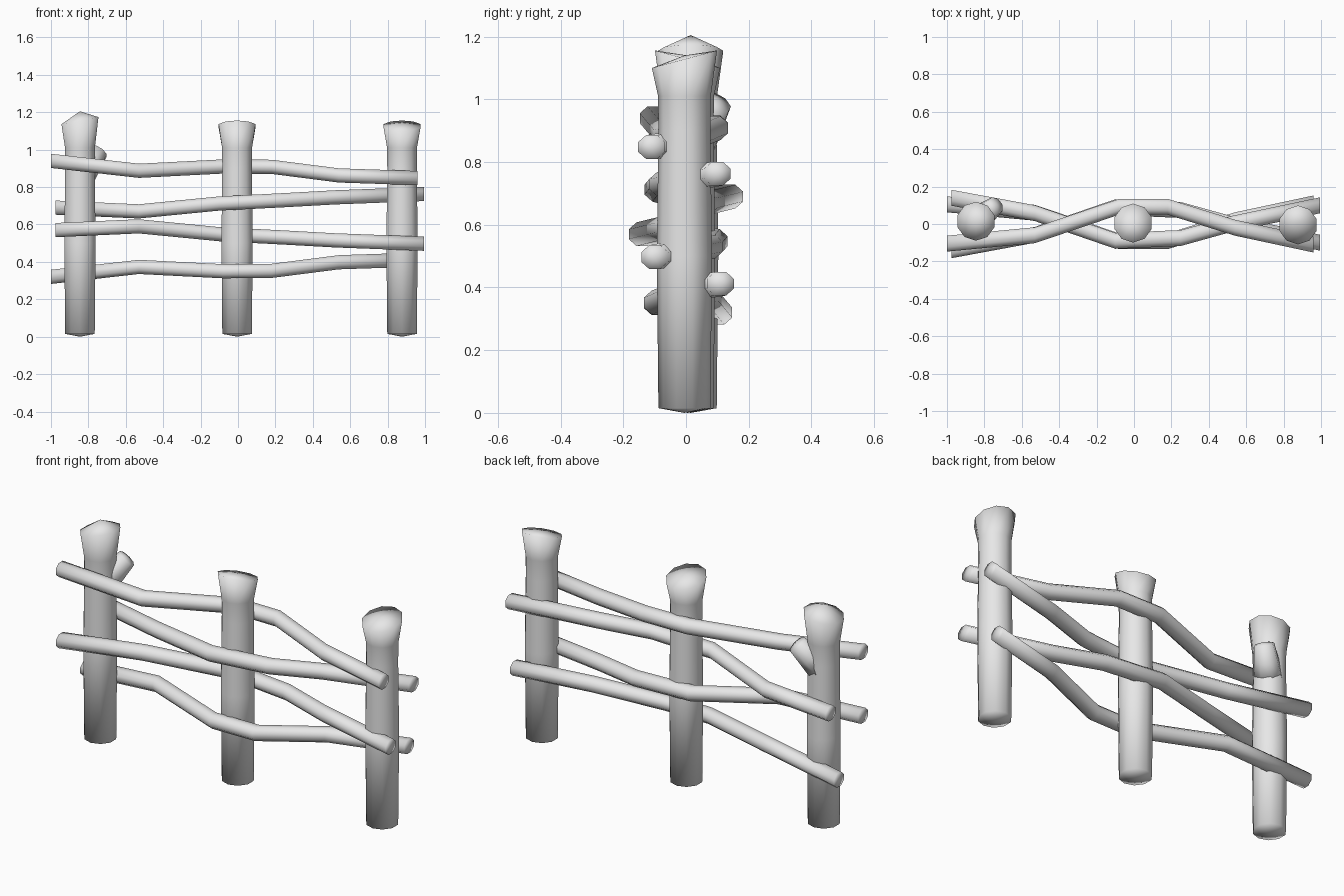
import bpy, bmesh
from math import sin, cos, tau
from mathutils import Vector

cube = bpy.data.objects.get("Cube")
if cube:
    bpy.data.objects.remove(cube)

wood = bpy.data.materials.new("pale_grey_wood")
wood.use_nodes = True
GREY = (0.8, 0.8, 0.8, 1)
wood.diffuse_color = GREY
wood.node_tree.nodes["Principled BSDF"].inputs["Base Color"].default_value = GREY


def ring(center, u, v, sides):
    """Points of an ellipse spanned by the vectors u and v."""
    return [Vector(center) + u * cos(tau * (i + 0.5) / sides) + v * sin(tau * (i + 0.5) / sides)
            for i in range(sides)]


def loft(name, rings, start, end):
    """Skin a row of rings and close both ends with fans."""
    bm = bmesh.new()
    loops = [[bm.verts.new(p) for p in r] for r in rings]
    n = len(loops[0])
    for a, b in zip(loops, loops[1:]):
        for i in range(n):
            j = (i + 1) % n
            bm.faces.new((a[i], a[j], b[j], b[i]))
    for loop, tip in ((loops[0], start), (loops[-1], end)):
        t = bm.verts.new(tip)
        for i in range(n):
            bm.faces.new((loop[i], loop[(i + 1) % n], t))
    bmesh.ops.recalc_face_normals(bm, faces=bm.faces)
    for f in bm.faces:
        f.smooth = True
    mesh = bpy.data.meshes.new(name)
    bm.to_mesh(mesh)
    bm.free()
    mesh.materials.append(wood)
    obj = bpy.data.objects.new(name, mesh)
    bpy.context.collection.objects.link(obj)
    return obj


X, Y, Z = Vector((1, 0, 0)), Vector((0, 1, 0)), Vector((0, 0, 1))


def post(name, x, y, rim, tilt_x, tilt_y, apex):
    """Round post with a flared, tilted top."""
    profile = [(0.015, 0.083), (0.5, 0.088), (0.9, 0.083), (1.01, 0.084)]
    rings = [ring((x, y, z), X * r, Y * r, 10) for z, r in profile]
    r = 0.104
    rings.append(ring((x, y, rim), X * r + Z * tilt_x, Y * r + Z * tilt_y, 10))
    loft(name, rings, (x, y, 0), (x, y, apex))


post("right_post", -0.845, 0.015, 1.155, 0.02, 0, 1.205)
post("middle_post", -0.005, 0.005, 1.128, 0, -0.028, 1.14)
post("left_post", 0.877, -0.005, 1.128, 0, 0.028, 1.14)

# Branch stub growing out of one post
base, tip = Vector((-0.835, 0.025, 0.86)), Vector((-0.742, 0.098, 0.99))
axis = (tip - base).normalized()
side = axis.cross(Z).normalized()
up = side.cross(axis)
stub = [ring(base.lerp(tip, t), side * r, up * r, 8)
        for t, r in ((0, 0.075), (0.5, 0.062), (1, 0.05))]
loft("branch_stub", stub, base, tip + axis * 0.012)

# Rails weaving between the posts: path points
UPPER = [(-1, -0.105, 0.94), (-0.53, -0.06, 0.887), (-0.08, 0.092, 0.91),
         (0.18, 0.092, 0.908), (0.54, -0.02, 0.862), (0.96, -0.11, 0.848)]
INNER = [(-0.975, 0.14, 0.69), (-0.53, 0.058, 0.67), (-0.1, -0.09, 0.712),
         (0.25, -0.075, 0.73), (0.52, 0, 0.745), (0.995, 0.1, 0.763)]


def rail(name, path, flip):
    """Bent pole; flip turns it half way round the long axis."""
    pts = [Vector((x, -y, 1.26 - z)) if flip else Vector((x, y, z)) for x, y, z in path]
    rings = [ring(p, Y * 0.046, Z * 0.041, 8) for p in pts]
    loft(name, rings, pts[0], pts[-1])


rail("top_rail", UPPER, False)
rail("upper_middle_rail", INNER, False)
rail("lower_middle_rail", INNER, True)
rail("bottom_rail", UPPER, True)
